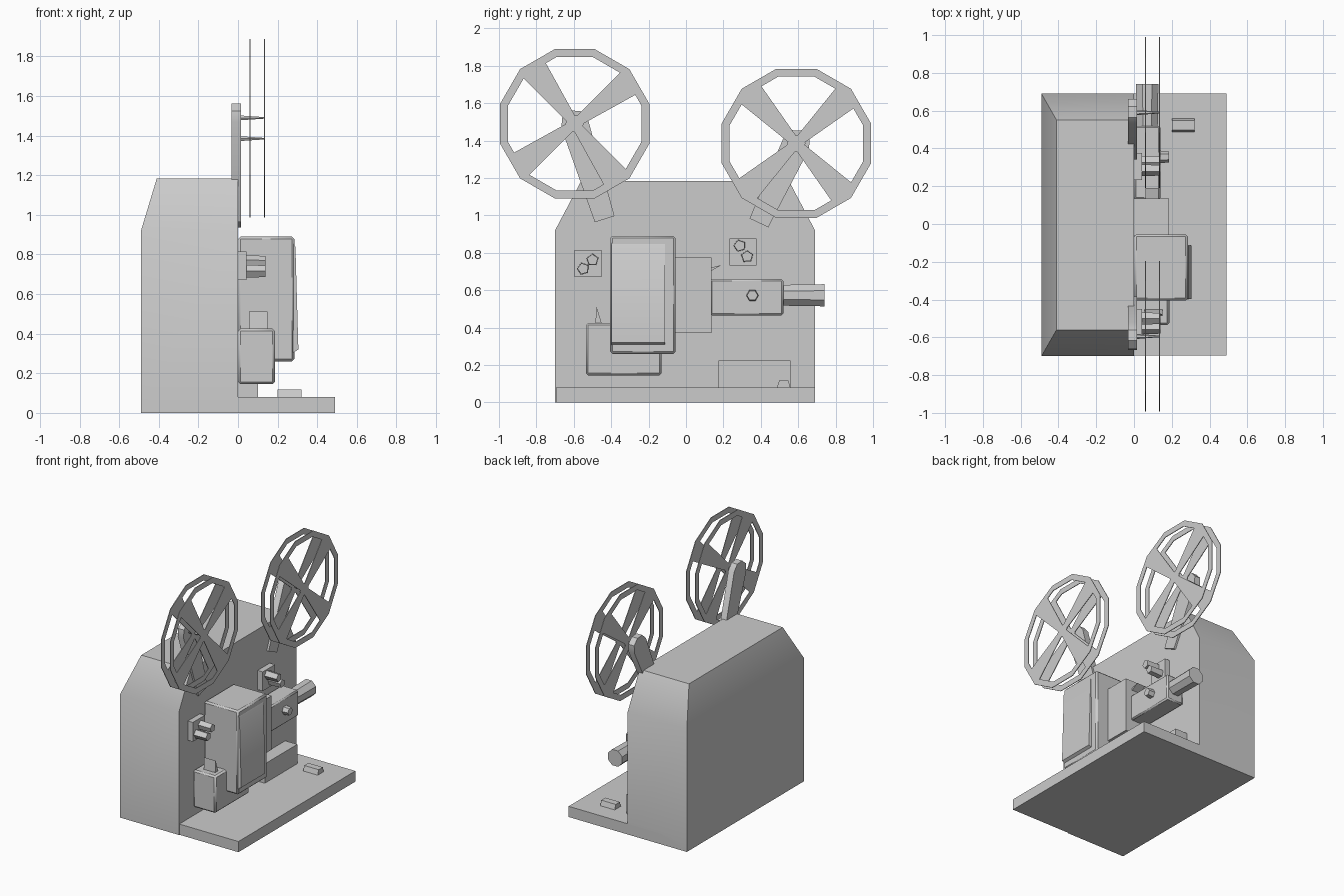
import bpy, bmesh
from math import sin, cos, pi, radians, atan2
from mathutils import Vector

if "Cube" in bpy.data.objects:
    bpy.data.objects.remove(bpy.data.objects["Cube"])


def finish(name, bm, bevel=0.0):
    bmesh.ops.recalc_face_normals(bm, faces=bm.faces)
    me = bpy.data.meshes.new(name)
    bm.to_mesh(me)
    bm.free()
    ob = bpy.data.objects.new(name, me)
    bpy.context.collection.objects.link(ob)
    if bevel:
        m = ob.modifiers.new("Bevel", "BEVEL")
        m.width = bevel
        m.segments = 1
    bpy.ops.object.select_all(action="DESELECT")
    ob.select_set(True)
    bpy.context.view_layer.objects.active = ob
    bpy.ops.object.shade_smooth_by_angle(angle=radians(35))
    return ob


def add_prism(bm, pts, x0, x1, scale=1.0):
    """Extrude a (y, z) outline from x0 to x1, optionally tapering the far end."""
    n = len(pts)
    cy, cz = sum(p[0] for p in pts) / n, sum(p[1] for p in pts) / n
    a = [bm.verts.new((x0, y, z)) for y, z in pts]
    b = [bm.verts.new((x1, cy + (y - cy) * scale, cz + (z - cz) * scale)) for y, z in pts]
    bm.faces.new(a)
    bm.faces.new(b)
    for i in range(n):
        j = (i + 1) % n
        bm.faces.new((a[i], a[j], b[j], b[i]))


def prism(name, pts, x0, x1, scale=1.0):
    bm = bmesh.new()
    add_prism(bm, pts, x0, x1, scale)
    return finish(name, bm)


def box(name, x, y, z, bevel=0.0):
    bm = bmesh.new()
    add_prism(bm, [(y[0], z[0]), (y[1], z[0]), (y[1], z[1]), (y[0], z[1])], *x)
    return finish(name, bm, bevel)


def ngon(c, r, n, start=0.0):
    return [(c[0] + r * cos(start + 2 * pi * i / n), c[1] + r * sin(start + 2 * pi * i / n))
            for i in range(n)]


# Base plate and main cabinet with its sloped hood
box("base_plate", (-0.49, 0.49), (-0.695, 0.69), (0, 0.08))
bm = bmesh.new()
levels = [(-0.49, -0.70, 0.69, 0.0), (-0.49, -0.70, 0.69, 0.92), (-0.41, -0.56, 0.55, 1.185)]
rings = [[bm.verts.new(p) for p in ((x, y0, z), (0, y0, z), (0, y1, z), (x, y1, z))]
         for x, y0, y1, z in levels]
bm.faces.new(rings[0])
bm.faces.new(rings[-1])
for lo, hi in zip(rings, rings[1:]):
    for i in range(4):
        j = (i + 1) % 4
        bm.faces.new((lo[i], lo[j], hi[j], hi[i]))
finish("cabinet", bm)


# Reel arms, spindles and spoked reels
def reel(prefix, hub, foot, spin):
    h, f = Vector(hub), Vector(foot)
    d = (h - f).normalized()
    side = Vector((d.y, -d.x))
    ang = atan2(d.y, d.x)
    pts = [tuple(f + side * 0.055), tuple(f - side * 0.055)]
    pts += [(h.x + 0.075 * cos(ang + t), h.y + 0.075 * sin(ang + t))
            for t in (pi / 2, pi / 4, 0, -pi / 4, -pi / 2)]
    prism(prefix + "_reel_arm", pts, -0.033, 0.015)
    prism(prefix + "_spindle", ngon(hub, 0.014, 6), 0.01, 0.137, 0.3)
    bm = bmesh.new()
    for x in (0.058, 0.132):
        outer = ngon(hub, 0.413, 12, radians(15))
        inner = ngon(hub, 0.37, 12, radians(15))
        for i in range(12):
            j = (i + 1) % 12
            add_prism(bm, [outer[i], outer[j], inner[j], inner[i]], x, x + 0.005)
        for k in range(4):
            a = radians(spin + 90 * k)
            u, v = Vector((cos(a), sin(a))), Vector((-sin(a), cos(a)))
            quad = [h + u * 0.02 - v * 0.025, h + u * 0.375 - v * 0.075,
                    h + u * 0.375 + v * 0.075, h + u * 0.02 + v * 0.025]
            add_prism(bm, [tuple(p) for p in quad], x, x + 0.005)
        add_prism(bm, ngon(hub, 0.05, 6), x, x + 0.005)
    finish(prefix + "_reel", bm)


reel("front", (-0.595, 1.49), (-0.435, 0.98), 37)
reel("rear", (0.59, 1.385), (0.39, 0.96), 43)

# Lamp housing with wedge-shaped door
box("lamp_housing", (0, 0.285), (-0.405, -0.055), (0.26, 0.89), 0.012)
bm = bmesh.new()
quads = [[(0.27, y, 0.30), (0.305, y * 0.98 - 0.005, 0.32), (0.29, y * 0.98 - 0.005, 0.84),
          (0.27, y, 0.87)] for y in (-0.40, -0.11)]
a, b = [[bm.verts.new(p) for p in q] for q in quads]
bm.faces.new(a)
bm.faces.new(b)
for i in range(4):
    j = (i + 1) % 4
    bm.faces.new((a[i], a[j], b[j], b[i]))
finish("housing_door", bm)

# Film gate, lens barrel and lens
box("film_gate", (0, 0.185), (-0.06, 0.135), (0.37, 0.775))
box("lens_barrel", (0, 0.14), (0.13, 0.52), (0.465, 0.66), 0.01)
prism("gate_lever", [(0.13, 0.70), (0.19, 0.735), (0.13, 0.72)], 0.06, 0.13)
prism("focus_knob", ngon((0.355, 0.572), 0.034, 6), 0.13, 0.185, 0.85)
bm = bmesh.new()
ends = [[bm.verts.new((0.07 + r * cos(i * pi / 4 + pi / 8), y, 0.573 + r * sin(i * pi / 4 + pi / 8)))
         for i in range(8)] for y, r in ((0.51, 0.06), (0.74, 0.064))]
for e in ends:
    bm.faces.new(e)
for i in range(8):
    j = (i + 1) % 8
    bm.faces.new((ends[0][i], ends[0][j], ends[1][j], ends[1][i]))
finish("lens", bm)

# Motor with its fin
box("motor", (0, 0.187), (-0.535, -0.13), (0.145, 0.425), 0.012)
prism("motor_fin", [(-0.485, 0.42), (-0.45, 0.42), (-0.478, 0.512)], 0.055, 0.15)

# Film guide plates with paired rollers
for prefix, y, z, rollers in (
        ("front", -0.523, 0.742, ((-0.55, 0.715), (-0.50, 0.762))),
        ("rear", 0.305, 0.805, ((0.287, 0.838), (0.327, 0.78)))):
    box(prefix + "_guide_plate", (0, 0.042), (y - 0.072, y + 0.072), (z - 0.072, z + 0.072))
    for i, c in enumerate(rollers):
        prism(f"{prefix}_roller_{i + 1}", ngon(c, 0.034, 5, 0.6 + i), 0.04, 0.14, 0.9)

# Control block and switch on the base
box("control_block", (0, 0.1), (0.175, 0.56), (0.07, 0.225))
bm = bmesh.new()
add_prism(bm, [(0.485, 0.075), (0.56, 0.075), (0.547, 0.117), (0.498, 0.117)], 0.2, 0.32)
finish("switch", bm)
